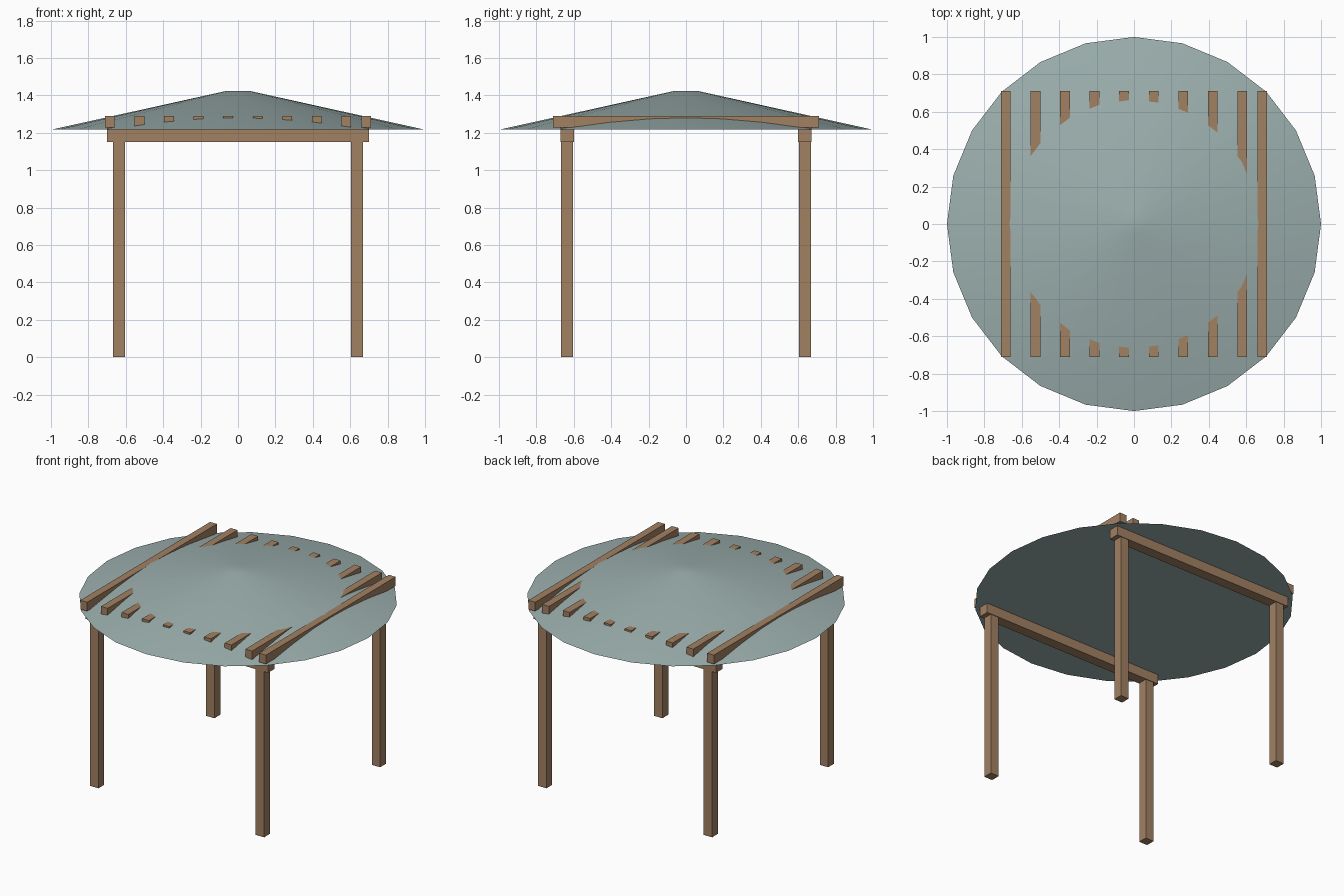
import bpy

cube = bpy.data.objects.get("Cube")
if cube:
    bpy.data.objects.remove(cube, do_unlink=True)


def material(name, colour):
    mat = bpy.data.materials.new(name)
    mat.use_nodes = True
    mat.diffuse_color = colour
    mat.node_tree.nodes["Principled BSDF"].inputs["Base Color"].default_value = colour
    return mat


wood = material("warm_wood", (0.36, 0.22, 0.125, 1))
cloth = material("grey_green_canopy", (0.33, 0.43, 0.42, 1))


def box(name, low, high):
    """Wooden member spanning two opposite corners."""
    centre = [(a + b) / 2 for a, b in zip(low, high)]
    bpy.ops.mesh.primitive_cube_add(size=1, location=centre)
    ob = bpy.context.object
    ob.name = name
    ob.scale = [b - a for a, b in zip(low, high)]
    bpy.ops.object.transform_apply(location=False, rotation=False, scale=True)
    ob.data.materials.append(wood)
    return ob


POST, HALF_POST = 0.635, 0.032
BEAM_BOTTOM, BEAM_TOP, RAFTER_TOP = 1.15, 1.228, 1.29

# Four corner posts and the front and back beams
for y, depth in ((-POST, "front"), (POST, "back")):
    for x, side in ((-POST, "right"), (POST, "left")):
        box(f"{depth}_{side}_post", (x - HALF_POST, y - HALF_POST, 0),
            (x + HALF_POST, y + HALF_POST, BEAM_BOTTOM))
    box(f"{depth}_beam", (-0.7, y - 0.036, BEAM_BOTTOM), (0.7, y + 0.036, BEAM_TOP))

# Evenly spaced rafters, with a final one flush with the left edge
EDGE, SPACING = 0.685, 0.158
for i, x in enumerate([-EDGE + SPACING * n for n in range(9)] + [EDGE]):
    box(f"rafter_{i + 1}", (x - 0.026, -0.71, BEAM_TOP), (x + 0.026, 0.71, RAFTER_TOP))

# Shallow conical canopy with a small flat crown
bpy.ops.mesh.primitive_cone_add(vertices=24, radius1=1, radius2=0.06, depth=0.208,
                                location=(0, 0, 1.32))
canopy = bpy.context.object
canopy.name = "canopy"
canopy.data.materials.append(cloth)
bpy.ops.object.shade_smooth_by_angle(angle=0.6)
